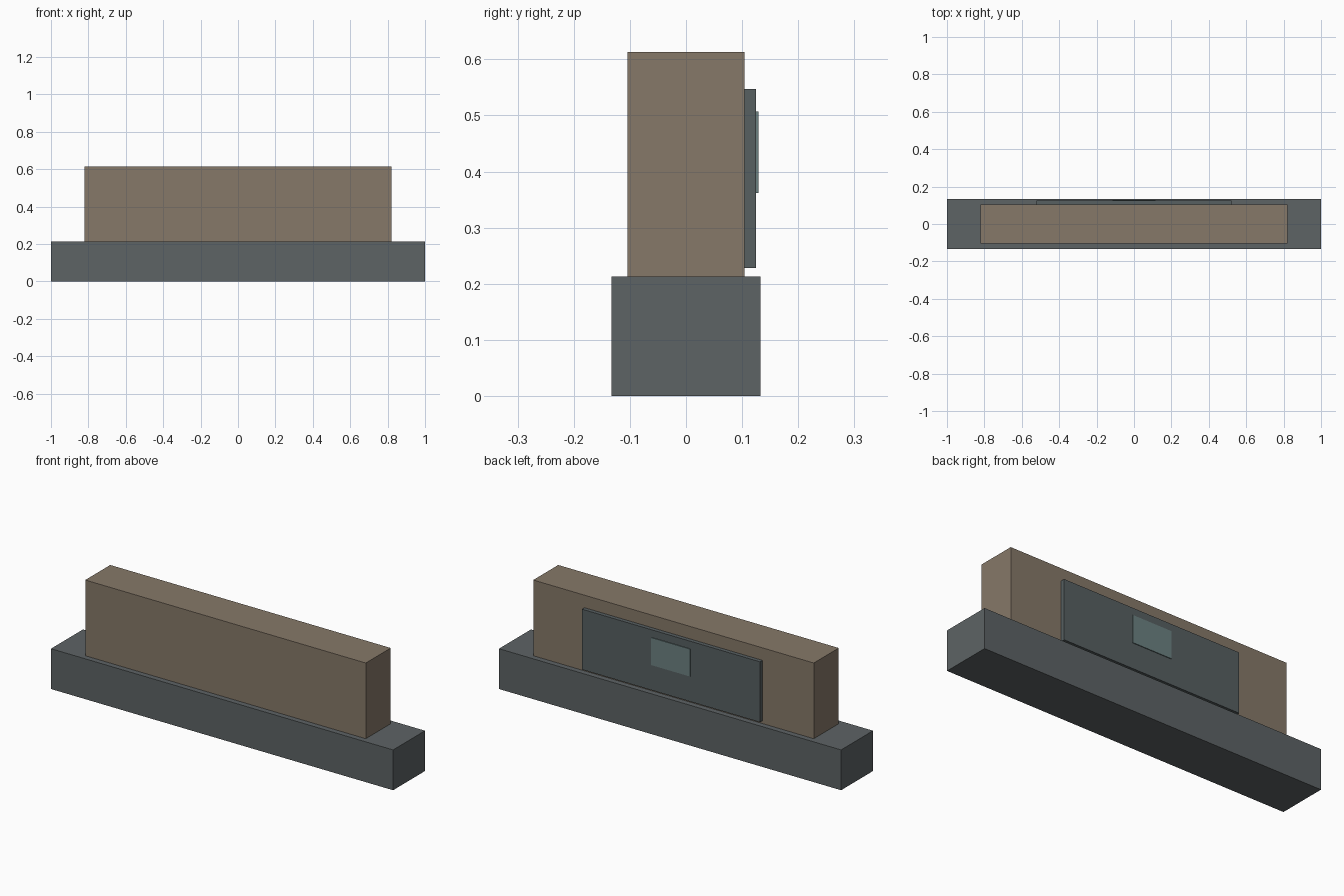
import bpy

if "Cube" in bpy.data.objects:
    bpy.data.objects.remove(bpy.data.objects["Cube"])


def material(name, rgb):
    m = bpy.data.materials.new(name)
    m.diffuse_color = (*rgb, 1)
    m.use_nodes = True
    m.node_tree.nodes["Principled BSDF"].inputs["Base Color"].default_value = m.diffuse_color
    return m


def box(name, x, y, z, mat):
    """Box from (min, max) ranges on each axis."""
    size = [b - a for a, b in (x, y, z)]
    centre = [(a + b) / 2 for a, b in (x, y, z)]
    bpy.ops.mesh.primitive_cube_add(size=1, location=centre)
    ob = bpy.context.object
    ob.name = name
    ob.scale = size
    bpy.ops.object.transform_apply(location=False, rotation=False, scale=True)
    ob.data.materials.append(mat)
    return ob


slate = material("slate", (0.11, 0.125, 0.13))
tan = material("tan", (0.24, 0.19, 0.14))
dark = material("dark_slate", (0.095, 0.115, 0.12))
teal = material("teal", (0.15, 0.22, 0.22))

# Wide plinth and the slab standing on it
box("base", (-1, 1), (-0.133, 0.133), (0, 0.213), slate)
box("body", (-0.82, 0.82), (-0.104, 0.104), (0.213, 0.613), tan)

# Raised panel on the back with a small inset plate
box("back_panel", (-0.52, 0.52), (0.104, 0.125), (0.228, 0.547), dark)
box("panel_plate", (-0.115, 0.115), (0.120, 0.129), (0.362, 0.507), teal)
